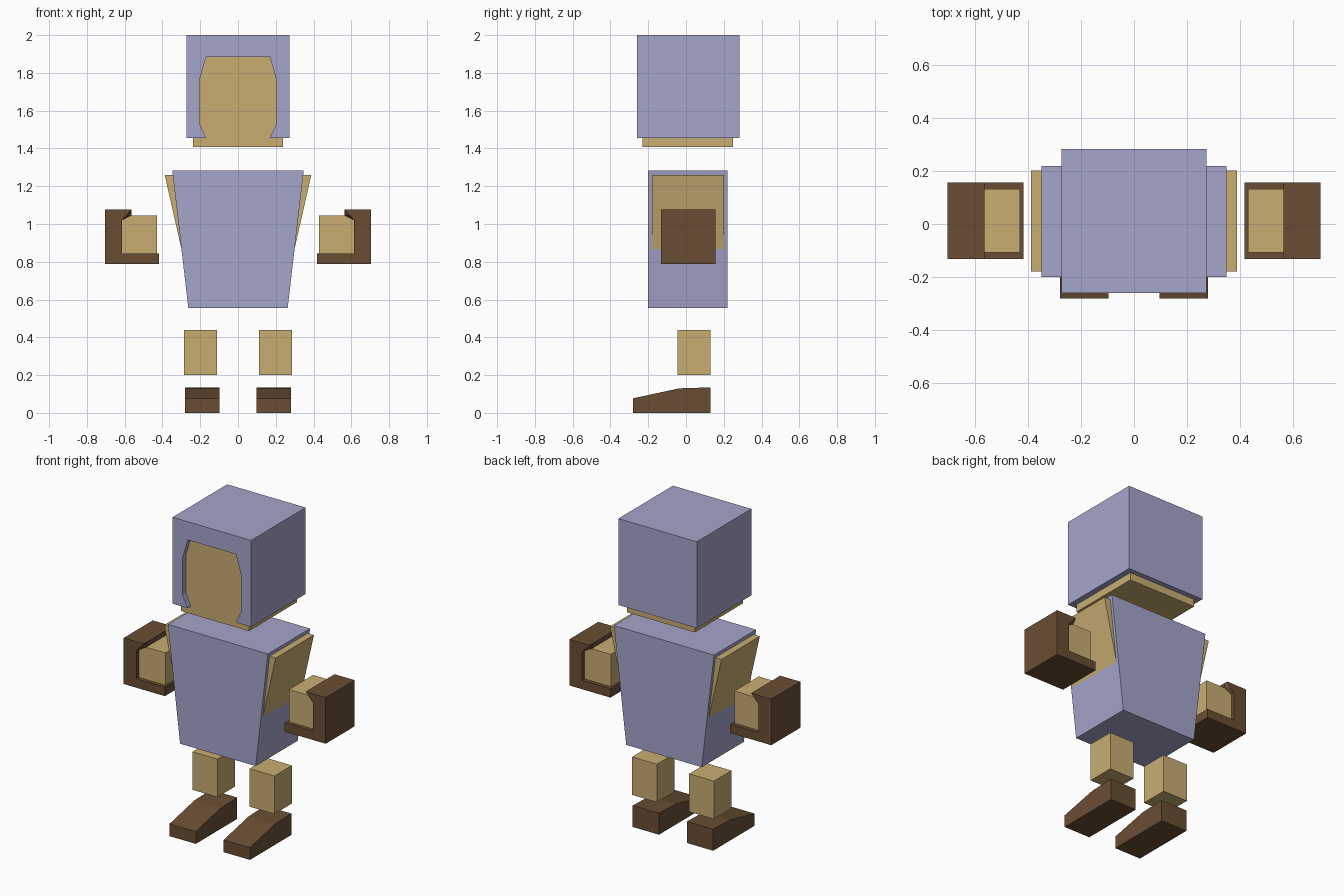
import bpy, bmesh

if "Cube" in bpy.data.objects:
    bpy.data.objects.remove(bpy.data.objects["Cube"])


def material(name, rgb):
    m = bpy.data.materials.new(name)
    m.diffuse_color = (*rgb, 1)
    m.use_nodes = True
    m.node_tree.nodes["Principled BSDF"].inputs["Base Color"].default_value = m.diffuse_color
    return m


BLUE = material("lavender_cloth", (0.376, 0.376, 0.597))
TAN = material("tan_skin", (0.578, 0.423, 0.171))
BROWN = material("brown_leather", (0.141, 0.076, 0.034))


def loft(name, rings, mat):
    """Skin equal-length rings of points and cap both ends."""
    bm = bmesh.new()
    loops = [[bm.verts.new(p) for p in r] for r in rings]
    n = len(loops[0])
    for a, b in zip(loops, loops[1:]):
        for i in range(n):
            j = (i + 1) % n
            bm.faces.new((a[i], a[j], b[j], b[i]))
    bm.faces.new(loops[0][::-1])
    bm.faces.new(loops[-1])
    bmesh.ops.recalc_face_normals(bm, faces=bm.faces)
    mesh = bpy.data.meshes.new(name)
    bm.to_mesh(mesh)
    bm.free()
    mesh.materials.append(mat)
    obj = bpy.data.objects.new(name, mesh)
    bpy.context.collection.objects.link(obj)
    return obj


def rect(x0, x1, y0, y1, z):
    return [(x0, y0, z), (x1, y0, z), (x1, y1, z), (x0, y1, z)]


def box(name, x, y, z, mat):
    return loft(name, [rect(*x, *y, z[0]), rect(*x, *y, z[1])], mat)


def taper(name, bottom, top, y, z, mat):
    return loft(name, [rect(-bottom, bottom, *y, z[0]),
                       rect(-top, top, *y, z[1])], mat)


# Hood with a shallow face opening cut through its front
hood = box("hood", (-0.273, 0.273), (-0.26, 0.282), (1.456, 2.0), BLUE)
half = [(0.163, 1.40), (0.168, 1.456), (0.203, 1.53), (0.203, 1.765), (0.168, 1.885)]
outline = half + [(-x, z) for x, z in reversed(half)]
cutter = loft("face_opening_cutter",
              [[(x, y, z) for x, z in outline] for y in (-0.32, -0.222)], BLUE)
cutter.hide_render = True
cutter.hide_viewport = True
cut = hood.modifiers.new("face_opening", 'BOOLEAN')
cut.operation = 'DIFFERENCE'
cut.solver = 'EXACT'
cut.object = cutter

# Head inside the hood
box("head", (-0.237, 0.237), (-0.229, 0.25), (1.408, 1.95), TAN)

# Tunic and the body that shows at the shoulders
taper("tunic", 0.263, 0.348, (-0.2, 0.219), (0.555, 1.283), BLUE)
taper("body", 0.239, 0.388, (-0.18, 0.201), (0.60, 1.26), TAN)

# Glove profile in x, z; the lip point is pulled in between the glove's ends
GLOVE = [(0.703, 0.787), (0.417, 0.787), (0.417, 0.843), (0.615, 0.843),
         (0.615, 1.02), (0.589, 1.048), (0.563, 1.077), (0.703, 1.077)]
LIP = GLOVE[:5] + [(0.563, 1.047)] + GLOVE[6:]

for side, s in (("left", -1), ("right", 1)):
    # Hand and glove
    box(side + "_hand", (s * 0.43, s * 0.66), (-0.108, 0.132), (0.81, 1.046), TAN)
    stations = [(-0.132, GLOVE), (-0.108, LIP), (0.132, LIP), (0.156, GLOVE)]
    loft(side + "_glove",
         [[(s * x, y, z) for x, z in prof] for y, prof in stations], BROWN)

    # Leg
    box(side + "_leg", (s * 0.112, s * 0.285), (-0.045, 0.129), (0.2, 0.439), TAN)

    # Shoe with sloping toe
    shoe = [(-0.281, 0), (0.13, 0), (0.13, 0.135), (-0.035, 0.13), (-0.281, 0.077)]
    loft(side + "_shoe",
         [[(s * x, y, z) for y, z in shoe] for x in (0.097, 0.28)], BROWN)
